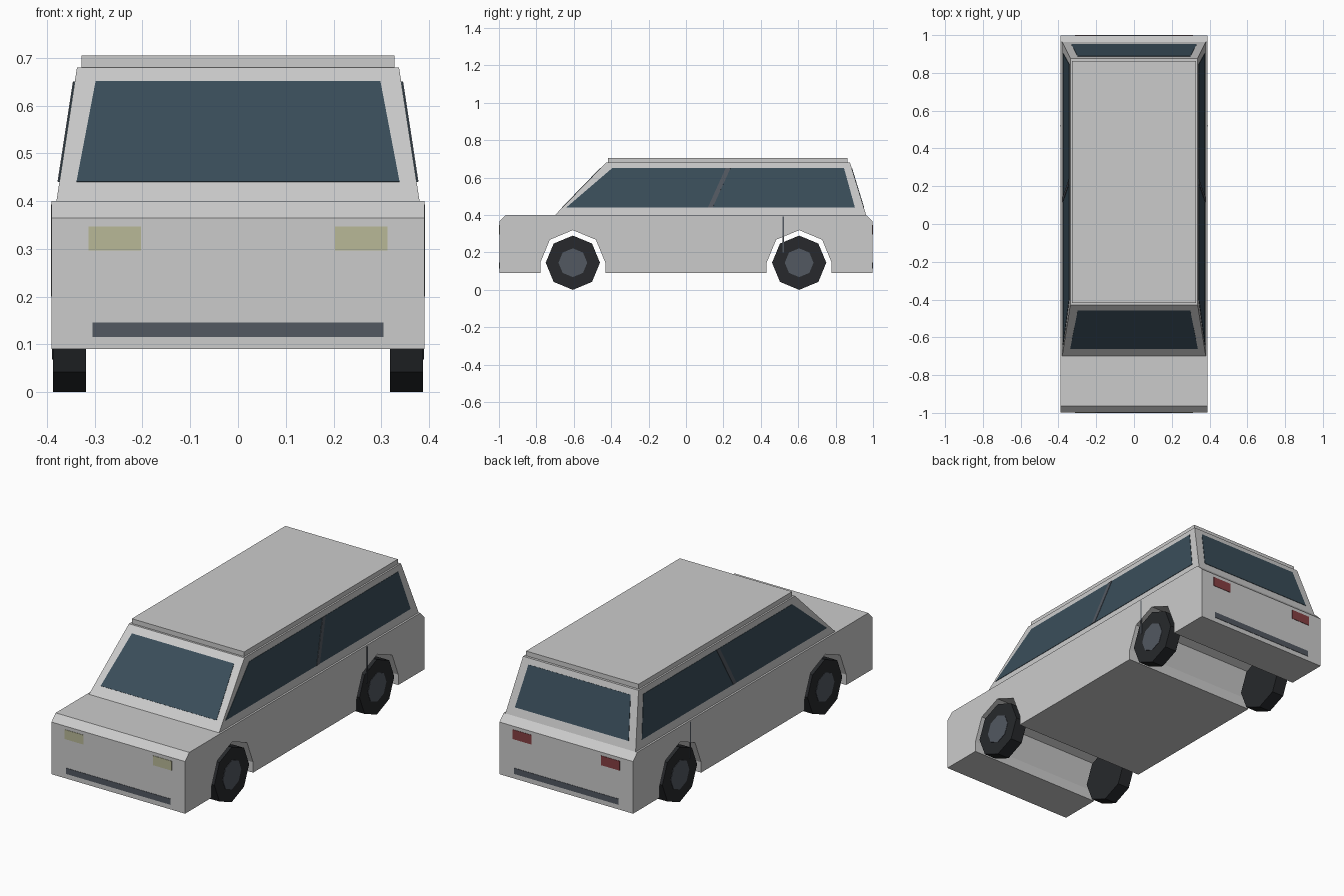
import bpy, bmesh, math
from mathutils import Vector

if "Cube" in bpy.data.objects:
    bpy.data.objects.remove(bpy.data.objects["Cube"])


def paint(name, rgb):
    m = bpy.data.materials.new(name)
    m.diffuse_color = (*rgb, 1)
    m.use_nodes = True
    m.node_tree.nodes["Principled BSDF"].inputs["Base Color"].default_value = m.diffuse_color
    return m


GLASS = paint("glass", (0.042, 0.075, 0.102))
RUBBER = paint("rubber", (0.02, 0.022, 0.025))
TRIM = paint("trim", (0.085, 0.098, 0.12))
LAMP = paint("lamp", (0.48, 0.48, 0.31))
RED = paint("red", (0.235, 0.05, 0.054))


def prism(name, points, vec, mat=None):
    """Closed polygon extruded along a vector."""
    bm = bmesh.new()
    face = bm.faces.new([bm.verts.new(p) for p in points])
    ext = bmesh.ops.extrude_face_region(bm, geom=[face], use_keep_orig=True)
    verts = [v for v in ext["geom"] if isinstance(v, bmesh.types.BMVert)]
    bmesh.ops.translate(bm, verts=verts, vec=vec)
    return finish(name, bm, mat)


def finish(name, bm, mat=None):
    bmesh.ops.recalc_face_normals(bm, faces=bm.faces[:])
    me = bpy.data.meshes.new(name)
    bm.to_mesh(me)
    bm.free()
    ob = bpy.data.objects.new(name, me)
    bpy.context.collection.objects.link(ob)
    if mat:
        me.materials.append(mat)
    return ob


def panel(name, points, outward, mat, proud=0.002, sunk=0.004):
    """Thin plate lying on a surface, standing slightly proud of it."""
    pts = [Vector(p) for p in points]
    n = (pts[1] - pts[0]).cross(pts[2] - pts[0]).normalized()
    if n.dot(Vector(outward)) < 0:
        n = -n
    return prism(name, [p - n * sunk for p in pts], n * (proud + sunk), mat)


def frustum(name, z0, half0, y0, z1, half1, y1):
    """Box with a different rectangle at bottom and top."""
    bm = bmesh.new()
    bmesh.ops.create_cube(bm, size=2)
    for v in bm.verts:
        z, h, ys = (z1, half1, y1) if v.co.z > 0 else (z0, half0, y0)
        v.co = (h * v.co.x, ys[1] if v.co.y > 0 else ys[0], z)
    return finish(name, bm)


def drum(name, x0, x1, y, z, r, mat):
    ring = [(x0, y + r * math.cos(i * math.pi / 4), z + r * math.sin(i * math.pi / 4))
            for i in range(8)]
    return prism(name, ring, (x1 - x0, 0, 0), mat)


# Lower body: side profile with two faceted wheel arches, extruded across
END, AXLE, WHEEL_Z, ARCH = 0.998, 0.605, 0.145, 0.174
profile = [(END, 0.09), (END, 0.365), (0.963, 0.40), (-0.963, 0.40), (-END, 0.365), (-END, 0.09)]
for yc in (-AXLE, AXLE):
    profile.append((yc - ARCH, 0.09))
    for i in range(5):
        a = math.pi - i * math.pi / 4
        profile.append((yc + ARCH * math.cos(a), WHEEL_Z + ARCH * math.sin(a)))
    profile.append((yc + ARCH, 0.09))
prism("lower_body", [(-0.39, y, z) for y, z in profile], (0.78, 0, 0))

# Cabin and roof panel
frustum("cabin", 0.40, 0.38, (-0.70, 0.963), 0.68, 0.337, (-0.428, 0.877))
frustum("roof_panel", 0.68, 0.328, (-0.417, 0.864), 0.705, 0.328, (-0.417, 0.864))


def cabin_at(z):
    """Half width, front y and rear y of the cabin at a height."""
    t = (z - 0.40) / 0.28
    return 0.38 - 0.043 * t, -0.70 + 0.272 * t, 0.963 - 0.086 * t


# Windows
LO, HI = 0.44, 0.65
(w0, f0, r0), (w1, f1, r1) = cabin_at(LO), cabin_at(HI)
panel("windscreen", [(-0.338, f0, LO), (0.338, f0, LO), (0.298, f1, HI), (-0.298, f1, HI)],
      (0, -1, 0), GLASS)
panel("rear_window", [(-0.332, r0, LO), (0.332, r0, LO), (0.298, r1, HI), (-0.298, r1, HI)],
      (0, 1, 0), GLASS)

for s, side in ((-1, "left"), (1, "right")):
    out = (s, 0, 0)
    panel(f"{side}_side_window", [(s * w0, -0.64, LO), (s * w0, 0.903, LO),
                                  (s * w1, 0.845, HI), (s * w1, -0.395, HI)], out, GLASS)
    panel(f"{side}_window_pillar", [(s * w0, 0.117, LO), (s * w0, 0.143, LO),
                                    (s * w1, 0.238, HI), (s * w1, 0.212, HI)], out, TRIM, 0.004)
    # Door seam
    panel(f"{side}_door_seam", [(s * 0.39, 0.515, 0.20), (s * 0.39, 0.525, 0.20),
                                (s * 0.39, 0.525, 0.393), (s * 0.39, 0.515, 0.393)],
          out, TRIM, 0.001, 0.002)
    # Wheels and hubcaps
    for e, end in ((-1, "front"), (1, "rear")):
        drum(f"{end}_{side}_tyre", s * 0.318, s * 0.387, e * AXLE, WHEEL_Z, 0.145, RUBBER)
        drum(f"{end}_{side}_hubcap", s * 0.37, s * 0.389, e * AXLE, WHEEL_Z, 0.077, TRIM)


# Lamps and bumper strips at both ends
def end_plate(name, e, x0, x1, z0, z1, mat):
    panel(name, [(x0, e * END, z0), (x1, e * END, z0), (x1, e * END, z1), (x0, e * END, z1)],
          (0, e, 0), mat)


for e, end, lamp in ((-1, "front", LAMP), (1, "rear", RED)):
    end_plate(f"{end}_bumper_strip", e, -0.305, 0.305, 0.115, 0.146, TRIM)
    for s, side in ((-1, "left"), (1, "right")):
        end_plate(f"{end}_{side}_lamp", e, s * 0.203, s * 0.313, 0.297, 0.347, lamp)
